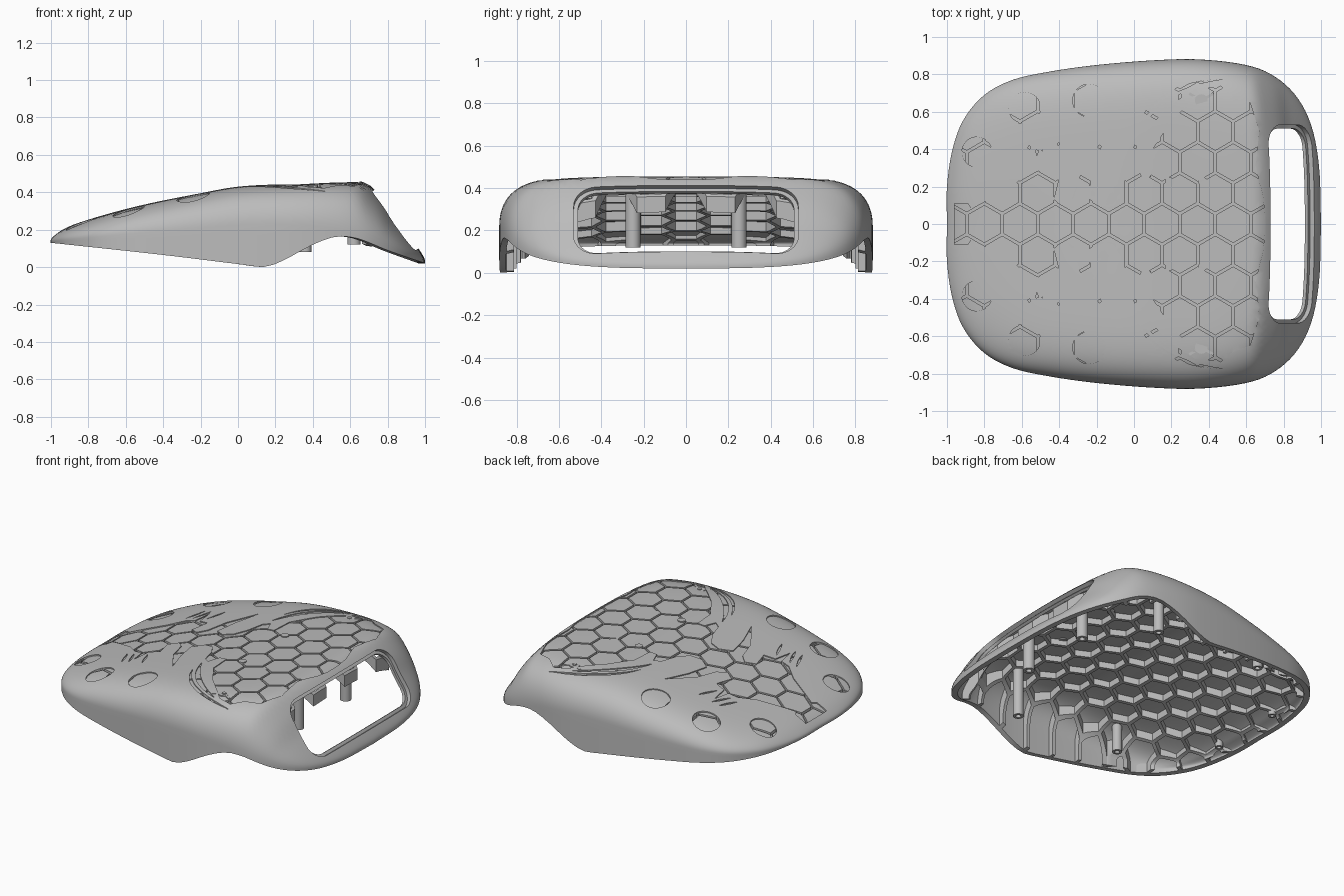
import bpy, bmesh, math
from mathutils import Matrix

if "Cube" in bpy.data.objects:
    bpy.data.objects.remove(bpy.data.objects["Cube"])

grey = bpy.data.materials.new("warm grey plastic")
grey.use_nodes = True
grey.diffuse_color = (0.5, 0.5, 0.5, 1)
grey.node_tree.nodes["Principled BSDF"].inputs["Base Color"].default_value = (0.5, 0.5, 0.5, 1)


def spline(pts, x):
    """Smooth interpolation through (x, value) points."""
    x = min(max(x, pts[0][0]), pts[-1][0])
    i = next(k for k in range(len(pts) - 1) if x <= pts[k + 1][0])

    def slope(k):
        a, b = pts[max(k - 1, 0)], pts[min(k + 1, len(pts) - 1)]
        return (b[1] - a[1]) / (b[0] - a[0])
    (x0, y0), (x1, y1) = pts[i], pts[i + 1]
    h = x1 - x0
    t = (x - x0) / h
    return (y0 * (1 + 2 * t) * (1 - t) ** 2 + y1 * t * t * (3 - 2 * t)
            + h * slope(i) * t * (1 - t) ** 2 + h * slope(i + 1) * t * t * (t - 1))


# Lengthwise curves: crown, where the rounding meets the wall, lower edge
CROWN = [(-1, .2), (-.95, .225), (-.9, .24), (-.8, .262), (-.5, .335), (-.2, .395), (0, .43), (.3, .447),
         (.6, .462), (.68, .46), (.73, .425), (.8, .36), (.85, .29), (.9, .235), (.95, .18), (1, .12)]
SHOULDER = [(-1, .14), (-.5, .185), (0, .225), (.3, .225), (.55, .2), (.8, .11), (1, .03)]
EDGE = [(-1, .13), (-.4, .065), (.05, .01), (.13, 0), (.22, .025), (.4, .12), (.5, .158), (.56, .165),
        (.65, .15), (.8, .09), (1, .02)]
# Half of the plan outline, nose to tail
PLAN = [(1, 0), (.99, .3), (.95, .52), (.87, .68), (.75, .79), (.6, .85), (.35, .88), (.1, .875), (-.2, .85),
        (-.45, .815), (-.65, .77), (-.8, .69), (-.91, .56), (-.97, .4), (-1, .2), (-1, 0)]
HALF, RINGS = 72, 36


def outline():
    xs, ys = ([(i, p[a]) for i, p in enumerate(PLAN)] for a in (0, 1))
    up = [(spline(xs, u), spline(ys, u)) for u in ((len(PLAN) - 1) * i / HALF for i in range(HALF + 1))]
    return up + [(x, -y) for x, y in up[-2:0:-1]]


OUTLINE = outline()


def surface_rows(d):
    """Rows of points from the crown centre to the lower edge, sunk by depth d."""
    rows = []
    for i in range(RINGS + 5):
        r = math.sin(math.pi / 2 * min(i / RINGS, 1))
        row = []
        for ox, oy in OUTLINE:
            x, y = ox * r, oy * r
            low, mid = spline(EDGE, ox), spline(SHOULDER, ox)
            if i <= RINGS:
                top = spline(CROWN, x + .1 * y * y * max(0, x))
                z = mid + (top - mid) * math.sqrt(max(0, 1 - r ** 9))
            else:
                z = mid + (low - mid) * (i - RINGS) / 4
            row.append((x * (1 - d), y * (1 - d), z - min(d, .5 * (z - low))))
        rows.append(row)
    return rows


def finish(bm, name):
    bmesh.ops.recalc_face_normals(bm, faces=bm.faces)
    me = bpy.data.meshes.new(name)
    bm.to_mesh(me)
    bm.free()
    me.materials.append(grey)
    ob = bpy.data.objects.new(name, me)
    bpy.context.collection.objects.link(ob)
    return ob


def layer(name, d0, d1):
    """Closed skin between two depths."""
    bm = bmesh.new()
    rows = surface_rows(d0) + surface_rows(d1)[::-1]
    rings = [[bm.verts.new(p) for p in row] for row in rows[1:-1]]
    n = len(OUTLINE)
    for a, b in zip(rings, rings[1:]):
        for j in range(n):
            bm.faces.new((a[j], a[(j + 1) % n], b[(j + 1) % n], b[j]))
    for ring, p in ((rings[0], rows[0][0]), (rings[-1], rows[-1][0])):
        c = bm.verts.new(p)
        for j in range(n):
            bm.faces.new((c, ring[j], ring[(j + 1) % n]))
    return finish(bm, name)


def prisms(name, polys, z0=-.5, z1=1.0):
    bm = bmesh.new()
    for poly in polys:
        f = bm.faces.new([bm.verts.new((x, y, z0)) for x, y in poly])
        ext = bmesh.ops.extrude_face_region(bm, geom=[f])["geom"]
        for v in ext:
            if isinstance(v, bmesh.types.BMVert):
                v.co.z = z1
    return finish(bm, name)


def boolean(ob, cutter, op="DIFFERENCE"):
    m = ob.modifiers.new("cut", "BOOLEAN")
    m.operation, m.object, m.solver = op, cutter, "EXACT"
    dg = bpy.context.evaluated_depsgraph_get()
    me = bpy.data.meshes.new_from_object(ob.evaluated_get(dg))
    ob.modifiers.clear()
    ob.data = me


def circle(cx, cy, r, n=32, a0=0.0):
    return [(cx + r * math.cos(a0 + math.tau * k / n), cy + r * math.sin(a0 + math.tau * k / n)) for k in range(n)]


def slit(a, b, c, w):
    """Tapered strip along a quadratic curve."""
    left, right = [], []
    for k in range(13):
        t = k / 12
        x, y = ((1 - t) ** 2 * a[i] + 2 * t * (1 - t) * b[i] + t * t * c[i] for i in (0, 1))
        dx, dy = ((1 - t) * (b[i] - a[i]) + t * (c[i] - b[i]) for i in (0, 1))
        h = w * (.15 + math.sin(math.pi * t)) / math.hypot(dx, dy)
        left.append((x - dy * h, y + dx * h))
        right.append((x + dy * h, y - dx * h))
    return left + right[::-1]


def window(name, length, width, radius):
    """Rounded cutter square to the sloping nose."""
    pts = []
    for q, (sx, sy) in enumerate(((1, 1), (-1, 1), (-1, -1), (1, -1))):
        for k in range(9):
            a = math.pi / 2 * (q + k / 8)
            pts.append((sx * (length / 2 - radius) + radius * math.cos(a),
                        sy * (width / 2 - radius) + radius * math.sin(a)))
    ob = prisms(name, [pts], -.2, .2)
    ob.data.transform(Matrix.Translation((.845, 0, .255)) @ Matrix.Rotation(math.radians(56), 4, "Y"))
    return ob


# Openwork pattern in the outer skin
HALF_PATTERN = [(-.96, .11), (-.89, .11), (-.87, .08), (-.66, .19), (-.57, .27), (-.51, .28), (-.49, .4), (-.47, .27),
                (-.4, .25), (-.43, .13), (-.37, .09), (-.32, .14), (-.28, .28), (-.16, .46), (-.22, .29),
                (-.25, .14), (-.18, .09), (-.11, .11), (-.06, .19), (-.03, .3), (.01, .33), (.04, .25), (.09, .25),
                (.1, .4), (.2, .55), (.3, .65), (.37, .72), (.46, .74), (.53, .68), (.62, .65), (.67, .5),
                (.65, .3), (.69, .15), (.7, .05)]
pattern = [HALF_PATTERN + [(x, -y) for x, y in HALF_PATTERN[::-1]]]
for s in (1, -1):
    for x, y, r in ((-.24, .66, .088), (-.585, .62, .085), (-.84, .385, .08)):
        pattern.append(circle(x, s * y, r))
    curves = [((0, .48), (.1, .74), (.47, .775), .009), ((-.01, .37), (.08, .62), (.33, .725), .014)]
    curves += [((x, .31), (x + .03, .38), (x + .05, .44), .006) for x in (-.6, -.55, -.45)]
    for a, b, c, w in curves:
        pattern.append([(x, s * y) for x, y in slit(a, b, c, w)])


def hexes(gap):
    w = .19
    return [circle(.34 + w * (i + .5 * (j % 2)), j * w * .866, (w - gap) / math.sqrt(3), 6, math.pi / 2)
            for i in range(-8, 5) for j in range(-6, 7)]


cut_pattern = prisms("pattern_cutter", pattern, .1)
cut_tiles = prisms("tile_cutter", hexes(.014))
cut_cells = prisms("cell_cutter", hexes(.022))
cut_nose = prisms("nose_cutter", [[(.72, -1), (1.2, -1), (1.2, 1), (.72, 1)]])
cut_window = window("window_cutter", .39, 1.06, .11)
cut_inner = window("inner_window_cutter", .35, 1.02, .095)

outer_skin = layer("outer_skin", 0, .02)
boolean(outer_skin, cut_pattern)
boolean(outer_skin, cut_window)
inner_skin = layer("inner_skin", .02, .035)
boolean(inner_skin, cut_inner)
hex_tiles = layer("hex_tiles", .006, .02)
boolean(hex_tiles, cut_pattern, "INTERSECT")
boolean(hex_tiles, cut_tiles, "INTERSECT")
honeycomb_ribs = layer("honeycomb_ribs", .035, .075)
boolean(honeycomb_ribs, cut_cells)
boolean(honeycomb_ribs, cut_nose)
for c in (cut_pattern, cut_tiles, cut_cells, cut_nose, cut_window, cut_inner):
    bpy.data.objects.remove(c)

# Screw posts under the shell, with blind holes
parts = [outer_skin, inner_skin, hex_tiles, honeycomb_ribs]
for s, side in ((1, "left"), (-1, "right")):
    for name, x, y, r, low in (("front", .36, .66, .032, .08), ("middle", -.42, .66, .03, .12),
                               ("rear", -.88, .25, .025, .14), ("nose", .62, .25, .035, .12)):
        post = prisms(f"{name}_post_{side}", [circle(x, s * y, r, 24)], low, spline(CROWN, x) - .035)
        hole = prisms("hole", [circle(x, s * y, r * .5, 16)], low - .01, low + .06)
        boolean(post, hole)
        bpy.data.objects.remove(hole)
        parts.append(post)
    # Three-armed screw seat on top
    arms = [[(.36 + u * math.cos(a) - v * math.sin(a), s * (.66 + u * math.sin(a) + v * math.cos(a)))
             for u, v in ((.03, -.007), (.075, -.007), (.075, .007), (.03, .007))]
            for a in (math.radians(d) for d in (30, 150, 270))]
    parts.append(prisms(f"screw_seat_{side}", [circle(.36, s * .66, .034, 24)] + arms, .405, .436))
    parts.append(prisms(f"screw_head_{side}", [circle(.36, s * .66, .014, 16)], .43, .441))
    parts.append(prisms(f"small_pins_{side}", [circle(x, s * .225, .025, 20) for x in (.19, .37)], .41, .443))

bpy.ops.object.select_all(action="DESELECT")
for ob in parts:
    ob.select_set(True)
bpy.context.view_layer.objects.active = outer_skin
bpy.ops.object.shade_smooth_by_angle(angle=math.radians(30))
